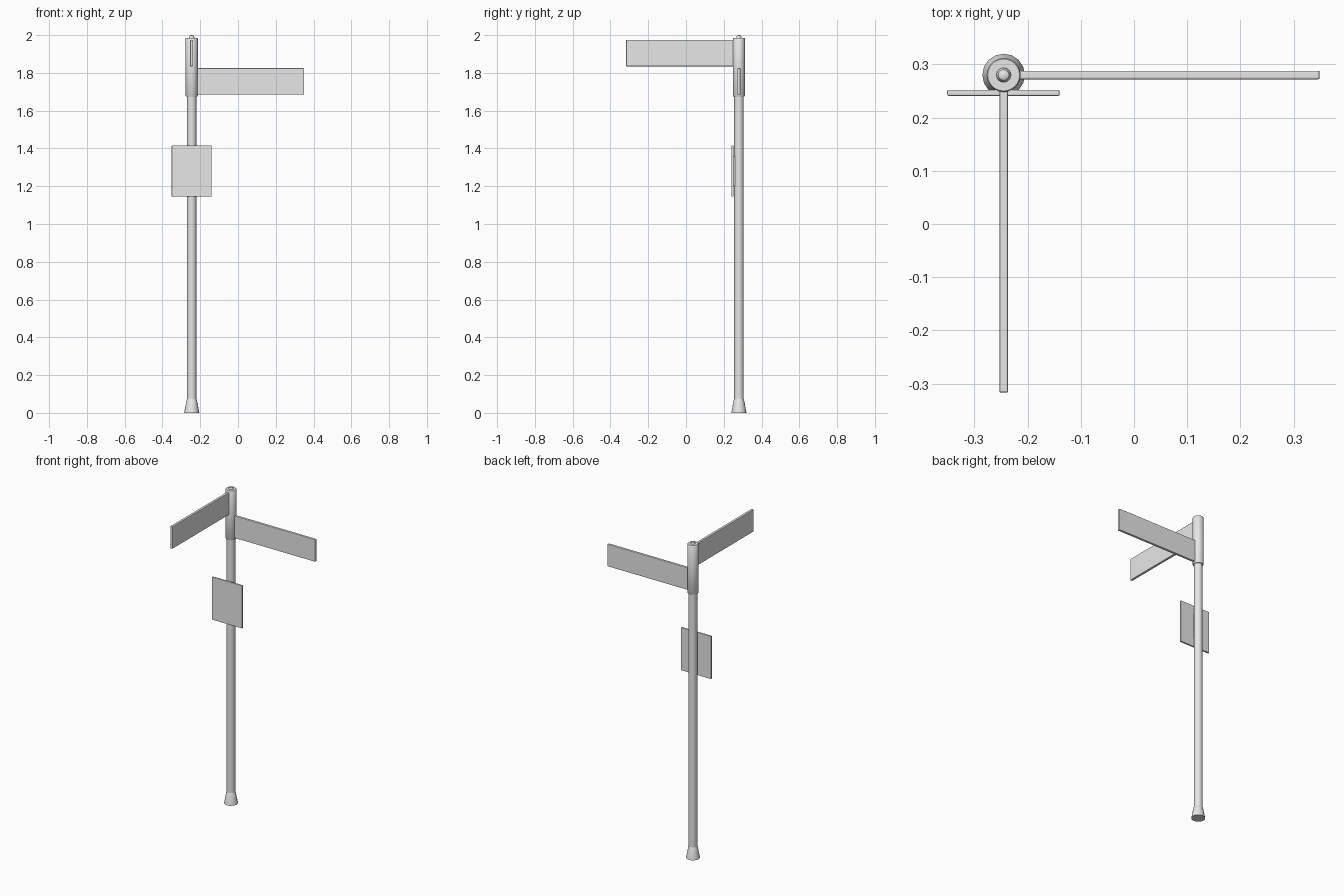
import bpy, bmesh, math

if "Cube" in bpy.data.objects:
    bpy.data.objects.remove(bpy.data.objects["Cube"])

PX, PY = -0.245, 0.28          # post axis

grey = bpy.data.materials.new("light grey")
grey.diffuse_color = (0.8, 0.8, 0.8, 1)
grey.use_nodes = True
grey.node_tree.nodes["Principled BSDF"].inputs["Base Color"].default_value = grey.diffuse_color


def finish(name, bm, smooth=False):
    bmesh.ops.recalc_face_normals(bm, faces=bm.faces)
    me = bpy.data.meshes.new(name)
    bm.to_mesh(me)
    bm.free()
    me.materials.append(grey)
    ob = bpy.data.objects.new(name, me)
    bpy.context.collection.objects.link(ob)
    if smooth:
        bpy.ops.object.select_all(action='DESELECT')
        ob.select_set(True)
        bpy.context.view_layer.objects.active = ob
        bpy.ops.object.shade_smooth_by_angle(angle=math.radians(35))
    return ob


def turned(name, profile, sides):
    """Closed solid of revolution around the post axis from (radius, z) points."""
    bm = bmesh.new()
    rings = []
    for r, z in profile:
        rings.append([bm.verts.new((PX + r * math.cos(2 * math.pi * i / sides),
                                    PY + r * math.sin(2 * math.pi * i / sides), z))
                      for i in range(sides)])
    for a, b in zip(rings, rings[1:]):
        for i in range(sides):
            j = (i + 1) % sides
            bm.faces.new((a[i], a[j], b[j], b[i]))
    bm.faces.new(rings[0])
    bm.faces.new(rings[-1])
    return finish(name, bm, True)


def board(name, lo, hi, bevel=0.0):
    """Box between two corners with small chamfered edges."""
    bm = bmesh.new()
    bmesh.ops.create_cube(bm, size=1)
    for v in bm.verts:
        v.co = [(l + h) / 2 + c * (h - l) for l, h, c in zip(lo, hi, v.co)]
    if bevel:
        bmesh.ops.bevel(bm, geom=bm.edges[:], offset=bevel, segments=2,
                        profile=0.5, affect='EDGES')
    return finish(name, bm)


# Post with flared foot
turned("pole", [(0.025, 0.05), (0.025, 1.69)], 16)
turned("foot", [(0.04, 0), (0.038, 0.012), (0.027, 0.07), (0.024, 0.076)], 16)

# Sleeve that holds the arms, with a small knob on top
turned("sleeve", [(0.030, 1.675), (0.032, 1.678), (0.032, 1.983), (0.030, 1.986)], 24)
turned("top_knob", [(0.014, 1.98), (0.0135, 1.99), (0.010, 1.997), (0.004, 2.0)], 16)

# Two direction arms at right angles
board("right_arm", (PX, PY - 0.008, 1.685), (0.349, PY + 0.008, 1.825), 0.003)
board("front_arm", (PX - 0.008, -0.317, 1.835), (PX + 0.008, PY, 1.975), 0.003)

# Notice plate and its hidden mount
board("notice_plate", (-0.351, 0.241, 1.145), (-0.14, 0.252, 1.415), 0.002)
board("plate_mount", (PX - 0.012, 0.25, 1.2), (PX + 0.012, 0.262, 1.36))
